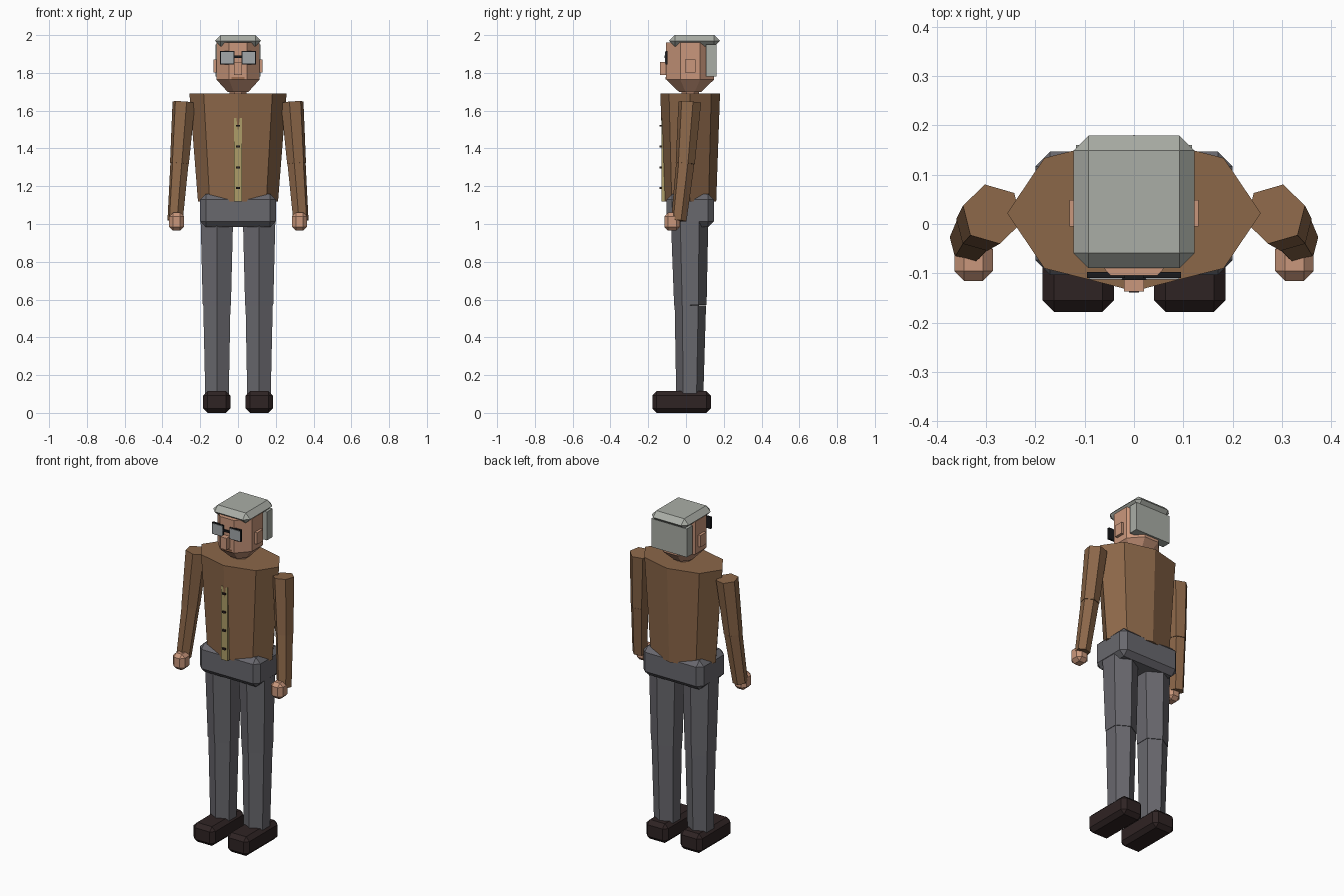
import bpy, bmesh, math
from mathutils import Vector

if "Cube" in bpy.data.objects:
    bpy.data.objects.remove(bpy.data.objects["Cube"], do_unlink=True)


def material(name, r, g, b):
    m = bpy.data.materials.new(name)
    m.use_nodes = True
    m.diffuse_color = (r, g, b, 1)
    m.node_tree.nodes["Principled BSDF"].inputs["Base Color"].default_value = (r, g, b, 1)
    return m


brown = material("jacket brown", 0.26, 0.135, 0.066)
slate = material("trouser grey", 0.14, 0.138, 0.155)
dark = material("shoe dark brown", 0.028, 0.017, 0.017)
skin = material("skin", 0.59, 0.31, 0.2)
lip = material("lip brown", 0.33, 0.15, 0.08)
grey = material("hair grey", 0.4, 0.42, 0.38)
black = material("frame black", 0.01, 0.01, 0.012)
glass = material("lens grey", 0.36, 0.39, 0.4)
tan = material("shirt tan", 0.42, 0.34, 0.14)


def finish(name, bm, mat):
    bmesh.ops.recalc_face_normals(bm, faces=bm.faces)
    mesh = bpy.data.meshes.new(name)
    bm.to_mesh(mesh)
    bm.free()
    mesh.materials.append(mat)
    ob = bpy.data.objects.new(name, mesh)
    bpy.context.collection.objects.link(ob)
    return ob


def box(name, center, size, mat, bevel=0):
    bm = bmesh.new()
    bmesh.ops.create_cube(bm, size=1)
    for v in bm.verts:
        v.co = Vector(center) + v.co * Vector(size)
    if bevel:
        bmesh.ops.bevel(bm, geom=bm.edges[:], offset=bevel, segments=1, affect='EDGES')
    return finish(name, bm, mat)


def loft(name, rings, sides, phase, mat):
    """Skin rings of (centre, x radius, y radius), given bottom to top."""
    bm = bmesh.new()
    axis = Vector(rings[-1][0]) - Vector(rings[0][0])
    turn = Vector((0, 0, 1)).rotation_difference(axis)
    loops = []
    for c, rx, ry in rings:
        angles = [math.radians(phase) + math.tau * i / sides for i in range(sides)]
        loops.append([bm.verts.new(Vector(c) + turn @ Vector((rx * math.cos(a), ry * math.sin(a), 0)))
                      for a in angles])
    for a, b in zip(loops, loops[1:]):
        for i in range(sides):
            j = (i + 1) % sides
            bm.faces.new((a[i], a[j], b[j], b[i]))
    bm.faces.new(loops[0])
    bm.faces.new(loops[-1])
    return finish(name, bm, mat)


# Torso, hips and neck
Y = 0.022
loft("jacket", [((0, Y, 1.12), 0.212, 0.138), ((0, Y, 1.69), 0.257, 0.158)], 8, 0, brown)
box("hips", (0, Y, 1.072), (0.4, 0.25, 0.175), slate, 0.03)
loft("neck", [((0, Y, 1.66), 0.05, 0.05), ((0, Y, 1.74), 0.05, 0.05)], 8, 22.5, skin)

# Shirt strip with buttons
box("shirt_strip", (0, -0.119, 1.34), (0.042, 0.02, 0.44), tan)
for i in range(4):
    box(f"button_{i + 1}", (0, -0.132, 1.19 + 0.11 * i), (0.02, 0.014, 0.01), dark)

# Head: eight sides narrowing to the chin
loft("head", [((0, Y, 1.7), 0.06, 0.065), ((0, Y, 1.765), 0.124, 0.137),
              ((0, Y, 1.96), 0.124, 0.137)], 8, 22.5, skin)
box("nose", (0, -0.117, 1.823), (0.04, 0.04, 0.07), skin)
box("mouth", (0, -0.104, 1.772), (0.07, 0.008, 0.012), lip)
box("hair_top", (0, 0.045, 1.97), (0.245, 0.268, 0.06), grey, 0.03)
box("hair_back", (0, 0.133, 1.865), (0.236, 0.055, 0.17), grey)
box("glasses_bridge", (0, -0.108, 1.886), (0.05, 0.01, 0.012), black)

# Paired parts
for side, s in (("left", 1), ("right", -1)):
    # Ear and glasses
    box(f"{side}_ear", (s * 0.12, 0.022, 1.836), (0.022, 0.054, 0.07), skin)
    box(f"{side}_glasses_frame", (s * 0.057, -0.103, 1.88), (0.077, 0.012, 0.07), black)
    box(f"{side}_lens", (s * 0.057, -0.11, 1.88), (0.068, 0.004, 0.06), glass)

    # Arm and hand
    shoulder, elbow, wrist = ((s * 0.287, 0.02, 1.645), (s * 0.31, -0.004, 1.32), (s * 0.333, -0.038, 1.018))
    turn = 90 - s * 14
    loft(f"{side}_upper_arm", [(elbow, 0.052, 0.052), (shoulder, 0.062, 0.062)], 6, turn, brown)
    loft(f"{side}_forearm", [(wrist, 0.042, 0.042), (elbow, 0.05, 0.05)], 6, turn, brown)
    box(f"{side}_hand", (s * 0.325, -0.073, 1.013), (0.078, 0.084, 0.096), skin, 0.02)

    # Leg and shoe
    hip, knee, ankle = ((s * 0.112, 0.019, 1.02), (s * 0.112, 0.023, 0.57), (s * 0.111, 0.02, 0.1))
    loft(f"{side}_thigh", [(knee, 0.086, 0.086), (hip, 0.099, 0.099)], 6, 90, slate)
    loft(f"{side}_shin", [(ankle, 0.072, 0.072), (knee, 0.083, 0.083)], 6, 90, slate)
    box(f"{side}_shoe", (s * 0.113, -0.023, 0.0575), (0.144, 0.31, 0.115), dark, 0.023)
